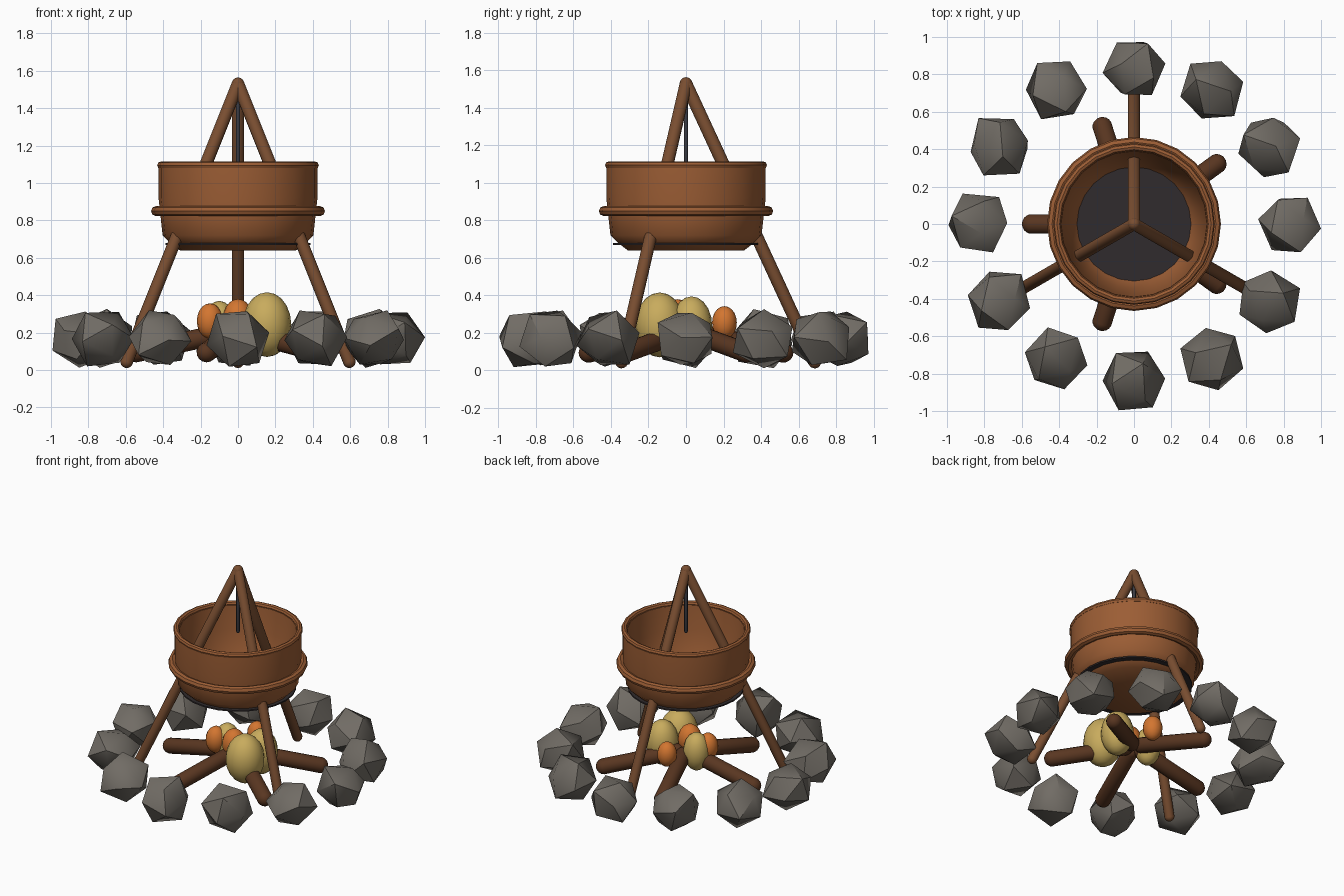
import bpy, bmesh, math, random
from mathutils import Vector, Matrix, Euler

if "Cube" in bpy.data.objects:
    bpy.data.objects.remove(bpy.data.objects["Cube"])

random.seed(4)


def material(name, rgb):
    m = bpy.data.materials.new(name)
    m.diffuse_color = (*rgb, 1)
    m.use_nodes = True
    m.node_tree.nodes["Principled BSDF"].inputs["Base Color"].default_value = m.diffuse_color
    return m


CLAY = material("clay", (0.33, 0.11, 0.035))
WOOD = material("pole_wood", (0.19, 0.075, 0.03))
LOG = material("log_wood", (0.10, 0.037, 0.015))
STONE = material("stone", (0.165, 0.15, 0.13))
YELLOW = material("yellow_flame", (0.58, 0.41, 0.11))
ORANGE = material("orange_flame", (0.65, 0.18, 0.03))
IRON = material("iron", (0.045, 0.045, 0.055))
SOOT = material("soot", (0.03, 0.024, 0.026))


def finish(name, bm, mat, angle=40):
    bmesh.ops.recalc_face_normals(bm, faces=bm.faces[:])
    me = bpy.data.meshes.new(name)
    bm.to_mesh(me)
    bm.free()
    ob = bpy.data.objects.new(name, me)
    bpy.context.collection.objects.link(ob)
    me.materials.append(mat)
    bpy.ops.object.select_all(action='DESELECT')
    ob.select_set(True)
    bpy.context.view_layer.objects.active = ob
    bpy.ops.object.shade_smooth_by_angle(angle=math.radians(angle))
    return ob


def capsule(name, p, q, r, mat):
    """Round-ended pole from p to q."""
    p, q = Vector(p), Vector(q)
    bm = bmesh.new()
    bmesh.ops.create_uvsphere(bm, u_segments=14, v_segments=9, radius=r)
    for v in bm.verts:
        if v.co.z > 0:
            v.co.z += (q - p).length
    rot = (q - p).to_track_quat('Z', 'Y').to_matrix().to_4x4()
    bm.transform(Matrix.Translation(p) @ rot)
    return finish(name, bm, mat)


def lathe(name, profile, mat, closed=False, steps=24):
    """Revolve an (r, z) profile around the z axis."""
    bm = bmesh.new()
    vs = [bm.verts.new((r, 0, z)) for r, z in profile]
    pairs = list(zip(vs, vs[1:])) + ([(vs[-1], vs[0])] if closed else [])
    es = [bm.edges.new(e) for e in pairs]
    bmesh.ops.spin(bm, geom=vs + es, cent=(0, 0, 0), axis=(0, 0, 1),
                   angle=math.tau, steps=steps, use_duplicate=False)
    bmesh.ops.remove_doubles(bm, verts=bm.verts[:], dist=1e-4)
    return finish(name, bm, mat)


def hoop(name, radius, z, minor, mat):
    pts = [(radius + minor * math.cos(a * math.tau / 8),
            z + minor * math.sin(a * math.tau / 8)) for a in range(8)]
    return lathe(name, pts, mat, closed=True)


def polar(r, deg, z):
    a = math.radians(deg)
    return (r * math.cos(a), r * math.sin(a), z)


# Cooking pot: thick wall, rim, belly band and dark floor
lathe("pot", [(0, 0.64), (0.31, 0.64), (0.362, 0.68), (0.403, 0.72), (0.415, 0.83),
              (0.425, 0.92), (0.425, 1.09), (0.39, 1.09), (0.375, 0.92),
              (0.345, 0.77), (0.305, 0.68), (0.29, 0.665), (0, 0.665)], CLAY)
hoop("pot_rim", 0.412, 1.095, 0.02, CLAY)
hoop("pot_band", 0.438, 0.85, 0.027, CLAY)
lathe("pot_floor", [(0, 0.67), (0.388, 0.67), (0.388, 0.68), (0, 0.68)], SOOT)

# Tripod and hanging rod
for i, deg in enumerate((90, 210, 330)):
    capsule(f"tripod_leg_{i + 1}", polar(0.687, deg, 0.045), (0, 0, 1.53), 0.034, WOOD)
capsule("hanging_rod", (0, 0, 1.08), (0, 0, 1.5), 0.012, IRON)

# Logs laid like spokes, propped up in the middle
for i in range(5):
    deg = 36 + 72 * i
    capsule(f"log_{i + 1}", polar(0.545, deg, 0.095), polar(0.06, deg, 0.2), 0.054, LOG)

# Flames: stretched ellipsoids (x, y, z, radius, half height)
flames = [(0.155, -0.14, 0.243, 0.13, 0.173, YELLOW),
          (0.17, 0.03, 0.235, 0.11, 0.16, YELLOW),
          (-0.10, 0.02, 0.235, 0.09, 0.135, YELLOW),
          (-0.15, -0.04, 0.262, 0.07, 0.095, ORANGE),
          (0.0, -0.045, 0.275, 0.08, 0.105, ORANGE),
          (0.01, 0.205, 0.255, 0.066, 0.088, ORANGE)]
for i, (x, y, z, r, h, mat) in enumerate(flames):
    bm = bmesh.new()
    bmesh.ops.create_uvsphere(bm, u_segments=16, v_segments=10, radius=1)
    bm.transform(Matrix.Translation((x, y, z)) @ Matrix.Diagonal((r, r, h, 1)))
    finish(f"flame_{i + 1}", bm, mat)

# Ring of rough stones
for i in range(12):
    bm = bmesh.new()
    bmesh.ops.create_icosphere(bm, subdivisions=1, radius=0.178)
    bm.transform(Euler([random.uniform(0, 6.28) for _ in range(3)]).to_matrix().to_4x4())
    for v in bm.verts:
        v.co *= random.uniform(0.93, 1.07)
        v.co.z = max(-0.155, min(0.16, v.co.z * 0.92))
        v.co.x = max(-0.168, min(0.168, v.co.x))
        v.co.y = max(-0.168, min(0.168, v.co.y))
    bm.transform(Matrix.Translation(polar(0.832, 30 * i, 0.167)))
    finish(f"stone_{i + 1}", bm, STONE, 42)
